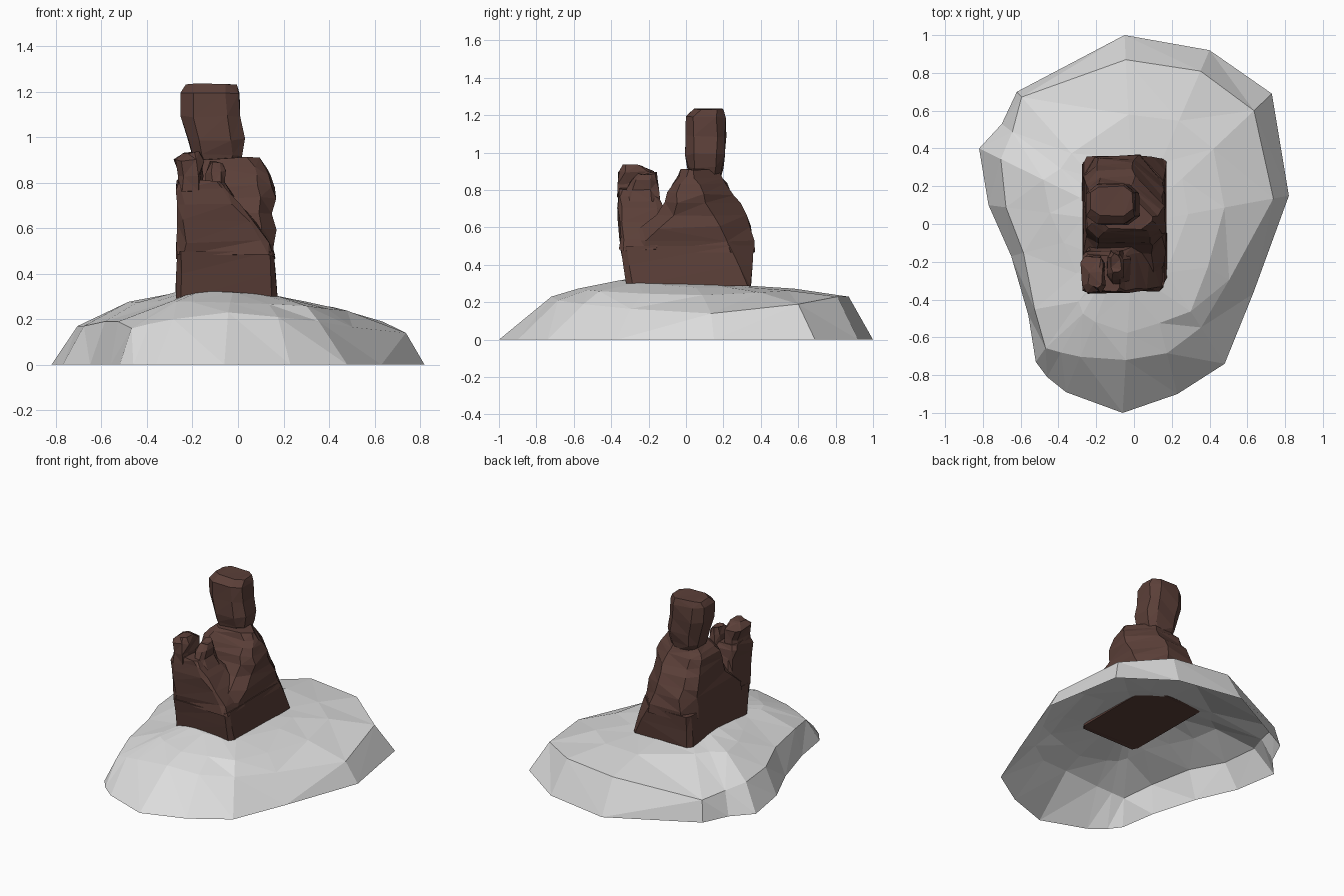
import bpy, bmesh, math, random
random.seed(4)


def material(name, rgb):
    m = bpy.data.materials.new(name)
    m.diffuse_color = (*rgb, 1)
    return m


STONE = material("pale stone", (0.72, 0.72, 0.72))
BROWN = material("dark brown", (0.105, 0.05, 0.04))


def finish(name, bm, mat, normals=True):
    bmesh.ops.triangulate(bm, faces=bm.faces[:])
    if normals:
        bmesh.ops.recalc_face_normals(bm, faces=bm.faces[:])
    me = bpy.data.meshes.new(name)
    bm.to_mesh(me)
    bm.free()
    me.materials.append(mat)
    ob = bpy.data.objects.new(name, me)
    bpy.context.collection.objects.link(ob)
    return ob


def skin(bm, rings):
    for a, b in zip(rings, rings[1:]):
        n = len(a)
        for i in range(n):
            j = (i + 1) % n
            bm.faces.new((a[i], a[j], b[j], b[i]))


def loft(name, sections, chamfer, jitter):
    """Stack of chamfered rectangles (z, x0, x1, y0, y1), roughly chiselled.
    An optional sixth value p cuts the back right corner along x + y = p."""
    bm = bmesh.new()
    rings = []
    for z, x0, x1, y0, y1, *cut in sections:
        c, d = chamfer * (x1 - x0), chamfer * (y1 - y0)
        pts = [(x0 + c, y0), (x1 - c, y0), (x1, y0 + d), (x1, y1 - d),
               (x1 - c, y1), (x0 + c, y1), (x0, y1 - d), (x0, y0 + d)]
        if cut:
            pts[3], pts[4] = (x1, cut[0] - x1), (cut[0] - y1, y1)
        r = lambda: random.uniform(-jitter, jitter)
        rings.append([bm.verts.new((x + r(), y + r(), z + r())) for x, y in pts])
    skin(bm, rings)
    bm.faces.new(rings[0][::-1])
    bm.faces.new(rings[-1])
    return finish(name, bm, BROWN)


# Rock mound: hollow shell, outline (x, y) with scale and height of its shoulder
outline = [(0.82, 0.15, .90, .14), (0.73, 0.69, .87, .19), (0.40, 0.92, .88, .23),
           (-0.05, 1.0, .87, .23), (-0.62, 0.70, .96, .14), (-0.70, 0.53, .92, .15),
           (-0.82, 0.40, .86, .17), (-0.77, 0.10, .88, .17), (-0.65, -0.17, .90, .19),
           (-0.56, -0.48, .94, .19), (-0.52, -0.73, .90, .16), (-0.46, -0.81, .84, .18),
           (-0.36, -0.89, .79, .20), (-0.06, -1.0, .72, .23), (0.23, -0.90, .76, .21),
           (0.48, -0.74, .74, .19), (0.63, -0.37, .80, .165)]
bm = bmesh.new()
rings = [[], [], [], []]
for x, y, s, z in outline:
    r = math.hypot(x, y)
    c, sn = x / r, y / r
    s2 = (.56 if c < -.5 else .60) + random.uniform(-.03, .03)
    levels = [(1, 0), (s, z),
              (s2, .252 - .018 * c + .02 * abs(sn)),
              (.35, .302 - .02 * c - .015 * sn)]
    for ring, (f, h) in zip(rings, levels):
        ring.append(bm.verts.new((x * f, y * f, h)))
skin(bm, rings)
top = bm.verts.new((-.03, 0, .325))
for i in range(len(outline)):
    bm.faces.new((rings[3][i], rings[3][(i + 1) % len(outline)], top))
finish("rock_mound", bm, STONE, False)

# Squared lower block, its back right corner cut away as it rises
loft("lower_block", [(.288, -.275, .172, -.32, .345, .50), (.40, -.27, .168, -.335, .352, .45),
                     (.50, -.268, .16, -.35, .36, .39)], .05, .004)

# Draped torso leaning back from the front edge, with one raised shoulder
loft("torso", [(.47, -.265, .16, -.335, .36, .40), (.53, -.265, .158, -.32, .36, .38),
               (.60, -.262, .165, -.24, .345, .34), (.66, -.258, .155, -.15, .32, .31),
               (.73, -.255, .163, -.11, .285, .275), (.78, -.25, .155, -.10, .25, .25),
               (.83, -.245, .145, -.075, .215, .215), (.87, -.22, .125, -.04, .19, .175),
               (.905, -.18, .09, -.02, .17, .135)], .16, .009)

# Tall blocky head, flaring toward the top
loft("head", [(.86, -.18, -.01, .02, .18), (.92, -.205, .02, .01, .195),
              (.99, -.22, .025, .0, .205), (1.09, -.25, .012, -.005, .212),
              (1.19, -.255, .002, -.005, .212), (1.232, -.235, -.005, .04, .20)], .22, .006)

# Raised front ridge, sloping down to the right, with two upright knobs
loft("front_ridge", [(.48, -.265, .165, -.35, -.15), (.54, -.263, .14, -.355, -.13),
                     (.63, -.262, .075, -.36, -.12), (.71, -.26, .0, -.362, -.13),
                     (.77, -.268, -.05, -.362, -.15), (.81, -.262, -.08, -.35, -.165)], .08, .009)
loft("left_knob", [(.76, -.27, -.15, -.365, -.16), (.83, -.26, -.16, -.362, -.165),
                   (.895, -.28, -.155, -.36, -.17), (.935, -.24, -.17, -.335, -.235)], .2, .008)
loft("right_knob", [(.74, -.15, -.02, -.34, -.14), (.80, -.135, -.055, -.32, -.15),
                    (.85, -.14, -.05, -.30, -.15), (.89, -.12, -.07, -.26, -.16)], .22, .008)
